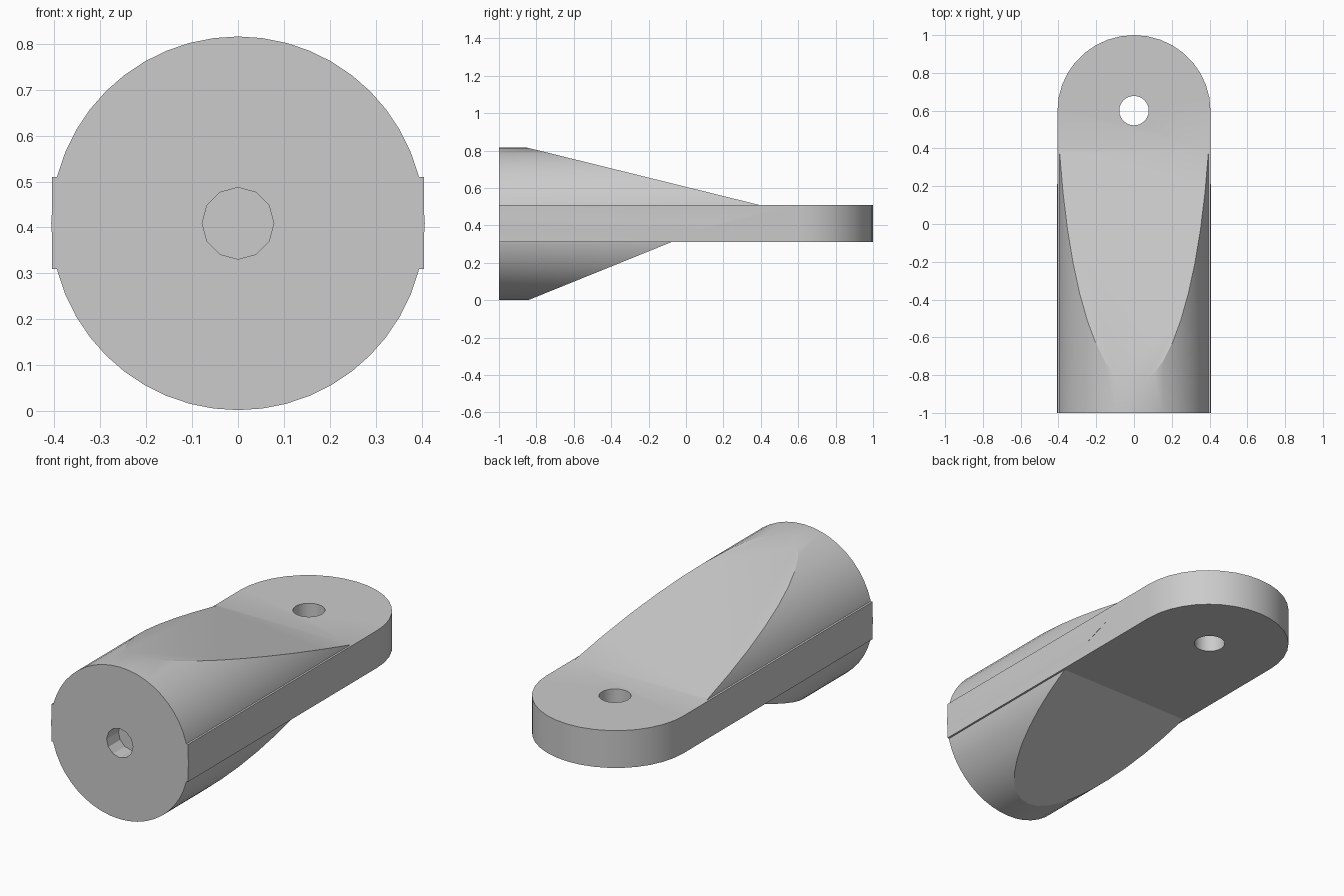
import bpy, bmesh
from math import pi, sin, cos

if "Cube" in bpy.data.objects:
    bpy.data.objects.remove(bpy.data.objects["Cube"], do_unlink=True)

RADIUS, MID = 0.407, 0.409
LOW, HIGH = 0.31, 0.51
WIDTH = 0.405

grey = bpy.data.materials.new("plain_grey")
grey.use_nodes = True
colour = (0.6, 0.6, 0.6, 1)
grey.diffuse_color = colour
grey.node_tree.nodes["Principled BSDF"].inputs["Base Color"].default_value = colour


def prism(name, outline, shift):
    """Extrude a closed outline of 3D points along a vector."""
    bm = bmesh.new()
    face = bm.faces.new([bm.verts.new(p) for p in outline])
    grown = bmesh.ops.extrude_face_region(bm, geom=[face], use_keep_orig=True)
    moved = [v for v in grown["geom"] if isinstance(v, bmesh.types.BMVert)]
    bmesh.ops.translate(bm, verts=moved, vec=shift)
    bmesh.ops.recalc_face_normals(bm, faces=bm.faces)
    mesh = bpy.data.meshes.new(name)
    bm.to_mesh(mesh)
    bm.free()
    mesh.materials.append(grey)
    obj = bpy.data.objects.new(name, mesh)
    bpy.context.collection.objects.link(obj)
    return obj


def circle(radius, sides):
    return [(radius * cos(2 * pi * i / sides), radius * sin(2 * pi * i / sides))
            for i in range(sides)]


def combine(target, tool, operation):
    """Apply a boolean and discard the tool."""
    tool.hide_render = True
    mod = target.modifiers.new(operation.lower(), "BOOLEAN")
    mod.operation, mod.object, mod.solver = operation, tool, "EXACT"
    bpy.context.view_layer.objects.active = target
    bpy.ops.object.modifier_apply(modifier=mod.name)
    bpy.data.objects.remove(tool, do_unlink=True)


# Round barrel, tapered above and below by a wedge
rod_end = prism("rod_end", [(x, -1.2, MID + z) for x, z in circle(RADIUS, 48)], (0, 2, 0))
side = [(-1, -0.063), (-0.05, 0.322), (0.43, 0.5), (-1, 0.853)]
wedge = prism("taper_wedge", [(-0.6, y, z) for y, z in side], (1.2, 0, 0))
combine(rod_end, wedge, "INTERSECT")

# Flat tongue running the full length with a rounded tip
tip = [(WIDTH * cos(pi * i / 18), 0.6 + 0.4 * sin(pi * i / 18)) for i in range(19)]
outline = [(-WIDTH, -1), (WIDTH, -1)] + tip
tongue = prism("tongue", [(x, y, LOW) for x, y in outline], (0, 0, HIGH - LOW))
combine(rod_end, tongue, "UNION")

# Pin hole through the tongue and shallow bore in the barrel end
pin = prism("pin_cutter", [(x, 0.6 + y, 0) for x, y in circle(0.078, 24)], (0, 0, 1))
combine(rod_end, pin, "DIFFERENCE")
bore = prism("bore_cutter", [(x, -1.1, MID + z) for x, z in circle(0.078, 12)], (0, 0.2, 0))
combine(rod_end, bore, "DIFFERENCE")

# Smooth curved walls, crisp edges
bpy.ops.object.select_all(action="DESELECT")
rod_end.select_set(True)
bpy.context.view_layer.objects.active = rod_end
bpy.ops.object.shade_smooth_by_angle(angle=pi / 9)
